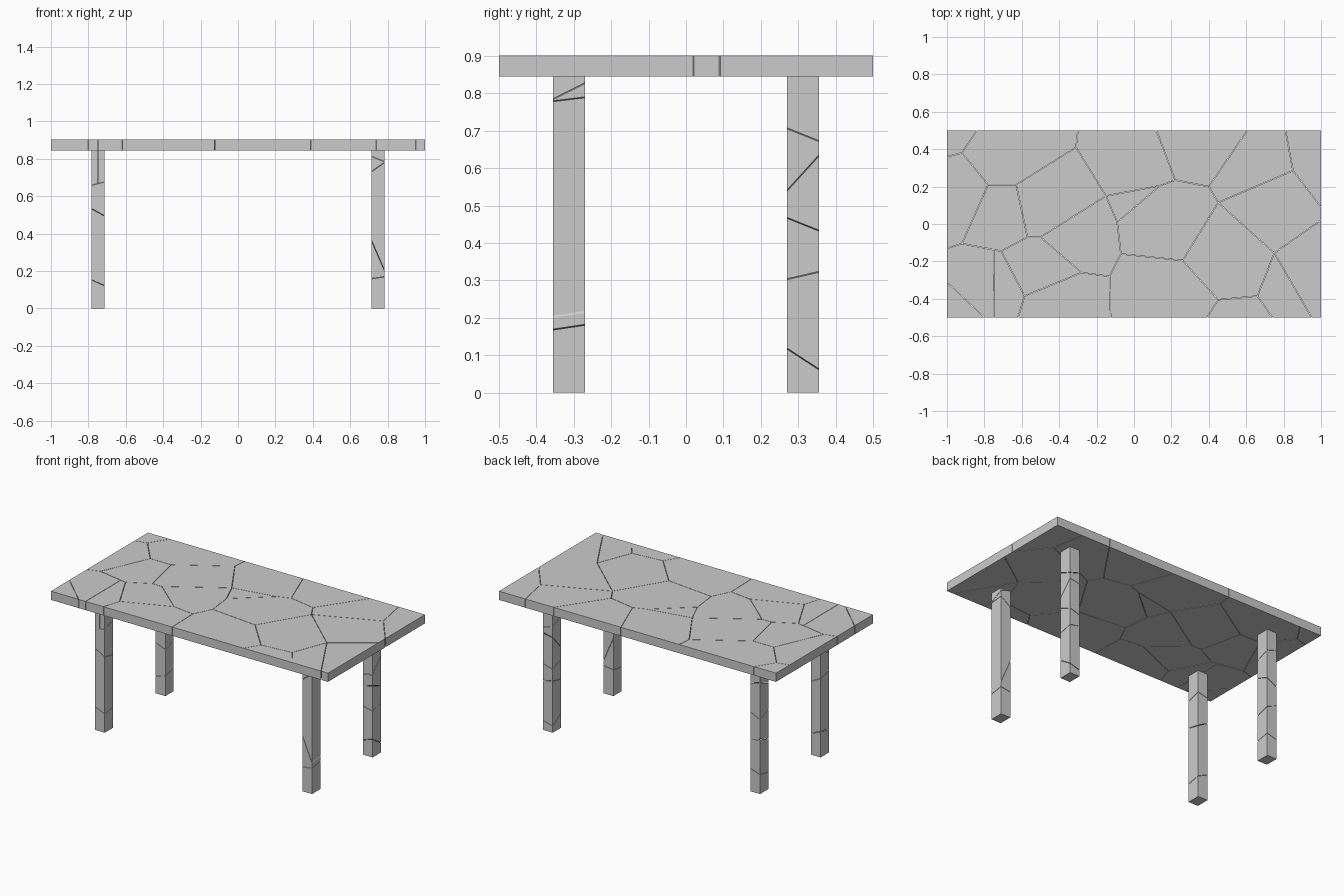
import bpy, bmesh
from mathutils import Vector

if "Cube" in bpy.data.objects:
    bpy.data.objects.remove(bpy.data.objects["Cube"])

GAP = 0.0012          # half width of a crack
Z0, Z1 = 0.845, 0.902  # underside and upper face of the top


def shard(name, lo, hi, planes):
    """Box trimmed by planes (point, outward normal); each cut is capped."""
    bm = bmesh.new()
    bmesh.ops.create_cube(bm, size=1)
    lo, hi = Vector(lo), Vector(hi)
    for v in bm.verts:
        v.co = (lo + hi) / 2 + (hi - lo) * v.co
    for co, no in planes:
        no = Vector(no).normalized()
        bmesh.ops.bisect_plane(bm, geom=bm.verts[:] + bm.edges[:] + bm.faces[:],
                               plane_co=Vector(co) - no * GAP, plane_no=no, clear_outer=True)
        bmesh.ops.holes_fill(bm, edges=bm.edges[:], sides=0)
    bmesh.ops.recalc_face_normals(bm, faces=bm.faces[:])
    me = bpy.data.meshes.new(name)
    bm.to_mesh(me)
    bm.free()
    bpy.context.collection.objects.link(bpy.data.objects.new(name, me))


# Crack junctions seen from above: capitals on the rim, small letters inside, 1-4 corners
P = dict(
    A=(-.84, .5), B=(-.3, .5), C=(.12, .5), D=(.605, .5), E=(.81, .5), F=(1, .09), G=(1, .02),
    H=(.95, -.5), I=(.74, -.5), J=(.39, -.5), K=(-.125, -.5), L=(-.62, -.5), M=(-.75, -.5),
    N=(-.8, -.5), O=(-1, -.31), P=(-1, -.13), Q=(-1, .36),
    a=(-.92, .38), b=(-.78, .21), c=(-.63, .21), d=(-.31, .41), e=(-.15, .15), f=(-.09, .01),
    g=(-.07, -.16), h=(.26, -.195), i=(.45, .115), j=(.4, .2), k=(.22, .235), l=(.14, .205),
    m=(.85, .285), n=(.75, -.155), o=(.66, -.385), p=(.45, -.405), q=(-.13, -.28),
    r=(-.28, -.26), s=(-.585, -.385), t=(-.71, -.145), x=(-.75, -.138), u=(-.92, -.105),
    v=(-.57, -.07), w=(-.5, -.07))
P.update({'1': (-1, .5), '2': (1, .5), '3': (1, -.5), '4': (-1, -.5)})

# Broken table top
cells = ("QaA1 AabcdB BdelkC efl CkjD DjimE EmF2 FminG GnH3 HnoI IopJ nihpo ijklfgh "
         "hgqKJp KqrsL LstxM NOPuxM ON4 QabuP bcvtu cdewv wefgqr vwrst").split()
for num, cell in enumerate(cells, 1):
    pts = [Vector((*P[ch], 0)) for ch in cell]
    mid = sum(pts, Vector()) / len(pts)
    planes = []
    for p0, p1 in zip(pts, pts[1:] + pts[:1]):
        on_rim = any(abs(p0[ax]) == lim and p0[ax] == p1[ax] for ax, lim in ((0, 1), (1, .5)))
        if not on_rim:
            no = (p1 - p0).cross(Vector((0, 0, 1)))
            planes.append((p0, no if no.dot(p0 - mid) > 0 else -no))
    shard(f"top_shard_{num}", (-1, -.5, Z0), (1, .5, Z1), planes)

# Cracked legs: cuts are (height at leg axis, slope along x, slope along y)
LX, LY, HX, HY = .748, .3125, .035, .043
legs = {
    "front_left_leg": (-1, -1, [(.145, -.45, .2), (.505, -.55, -.2), (.68, .25, .3)]),
    "front_right_leg": (1, -1, [(.17, .15, .15), (.29, -2.3, .15), (.76, .7, .12), (.82, -.4, .5)]),
    "back_right_leg": (1, 1, [(.08, .3, -.65), (.32, -.2, .23), (.44, .3, -.4), (.58, .2, 1.1),
                              (.70, -.3, -.4)]),
    "back_left_leg": (-1, 1, [(.13, .3, .2), (.33, -.4, .3), (.52, .5, -.4), (.70, -.3, .4)]),
}
for name, (sx, sy, cuts) in legs.items():
    cx, cy = sx * LX, sy * LY
    bounds = [None] + cuts + [None]
    for num, (low, high) in enumerate(zip(bounds, bounds[1:]), 1):
        planes = []
        if low:
            planes.append(((cx, cy, low[0]), (low[1], low[2], -1)))
        if high:
            planes.append(((cx, cy, high[0]), (-high[1], -high[2], 1)))
        box = (cx - HX, cy - HY, 0), (cx + HX, cy + HY, Z0)
        # the upper front left piece is split lengthwise
        if name == "front_left_leg" and not high:
            for side, d in (("left", 1), ("right", -1)):
                shard(f"{name}_shard_{num}_{side}", *box, planes + [((-.75, cy, 0), (d, 0, 0))])
        else:
            shard(f"{name}_shard_{num}", *box, planes)
